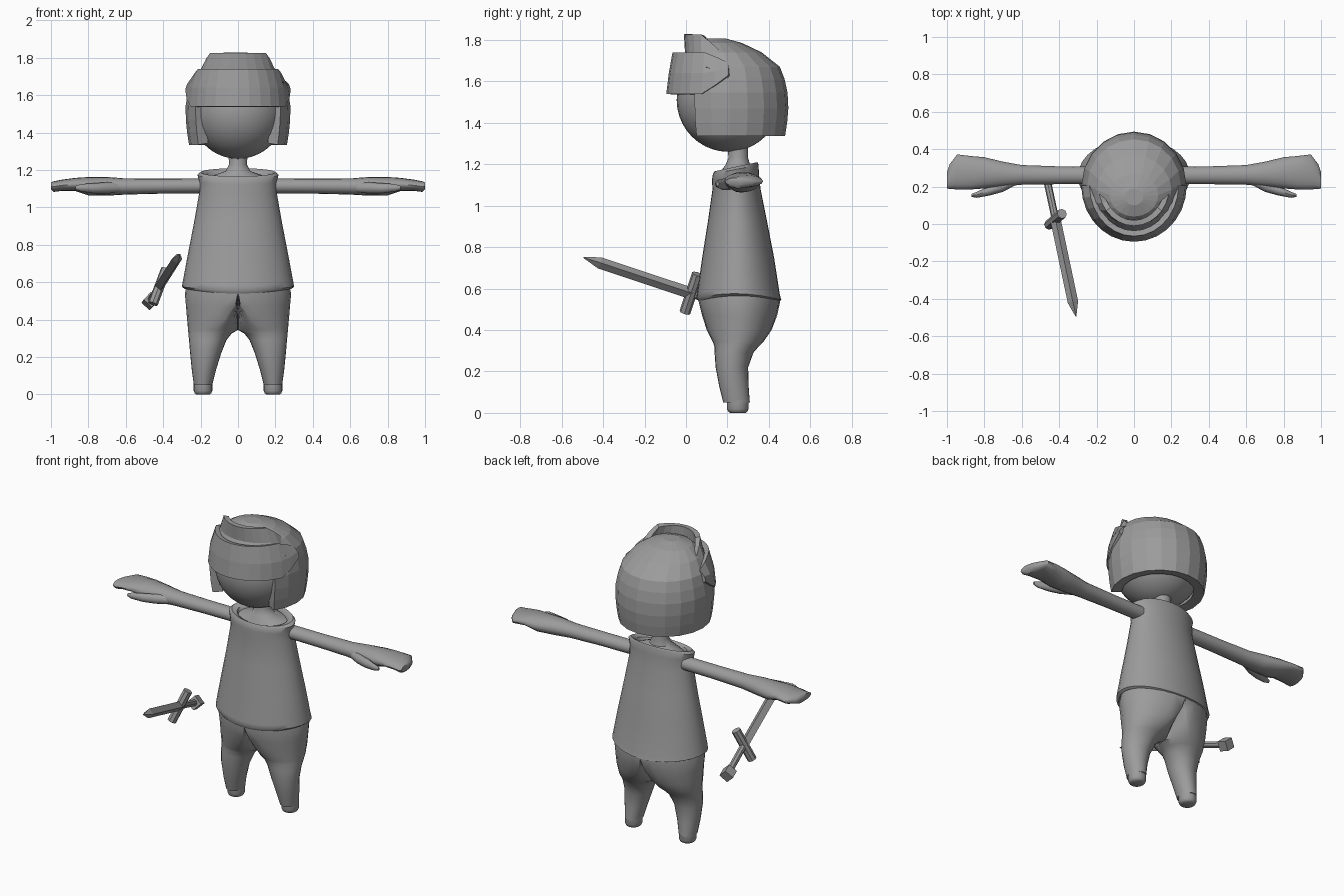
import bpy, bmesh, math
from mathutils import Vector

if "Cube" in bpy.data.objects:
    bpy.data.objects.remove(bpy.data.objects["Cube"])

grey = bpy.data.materials.new("plain_grey")
grey.diffuse_color = (0.33, 0.33, 0.33, 1)
grey.use_nodes = True
grey.node_tree.nodes["Principled BSDF"].inputs["Base Color"].default_value = grey.diffuse_color


def ellipse(n, place):
    """n points; place(cos, sin) gives each position."""
    return [place(math.cos(2 * math.pi * i / n), math.sin(2 * math.pi * i / n)) for i in range(n)]


def loft(name, rings, closed=True, caps=(True, True), smooth=50, drop=None, mirror=False, thick=0):
    """Skin a list of equal rings into one object."""
    bm = bmesh.new()
    rows = [[bm.verts.new(p) for p in r] for r in rings]
    n = len(rows[0])
    for a, b in zip(rows, rows[1:]):
        for i in range(n if closed else n - 1):
            j = (i + 1) % n
            bm.faces.new((a[i], a[j], b[j], b[i]))
    if caps[0]:
        bm.faces.new(rows[0][::-1])
    if caps[1]:
        bm.faces.new(rows[-1])
    if drop:
        bmesh.ops.delete(bm, geom=[f for f in bm.faces if drop(f)], context='FACES')
    bmesh.ops.remove_doubles(bm, verts=bm.verts, dist=1e-5)
    bmesh.ops.recalc_face_normals(bm, faces=bm.faces)
    me = bpy.data.meshes.new(name)
    bm.to_mesh(me)
    bm.free()
    ob = bpy.data.objects.new(name, me)
    bpy.context.collection.objects.link(ob)
    me.materials.append(grey)
    if mirror:
        m = ob.modifiers.new("mirror", 'MIRROR')
        m.merge_threshold = 0.002
    if thick:
        s = ob.modifiers.new("shell", 'SOLIDIFY')
        s.thickness, s.offset = thick, -1
    if smooth:
        bpy.ops.object.select_all(action='DESELECT')
        ob.select_set(True)
        bpy.context.view_layer.objects.active = ob
        bpy.ops.object.shade_smooth_by_angle(angle=math.radians(smooth))
    return ob


def flat_ring(z, rx, y0, y1, tilt=0, n=32, x=0, sag=0):
    """Horizontal oval from y0 to y1; tilt lifts the back, sag lowers front and back."""
    c, r = (y0 + y1) / 2, (y1 - y0) / 2
    return ellipse(n, lambda a, b: (x + rx * a, c + r * b, z + tilt * b - sag * b * b))


def side_ring(x, y0, y1, z0, z1, n=16):
    """Upright oval across the arm."""
    return ellipse(n, lambda a, b: (x, (y0 + y1) / 2 + (y1 - y0) / 2 * a, (z0 + z1) / 2 + (z1 - z0) / 2 * b))


# Head
bpy.ops.mesh.primitive_uv_sphere_add(segments=32, ring_count=20, radius=0.25, location=(0, 0.205, 1.51))
head = bpy.context.object
head.name = "head"
head.data.materials.append(grey)
bpy.ops.object.shade_smooth()

# Neck flaring into the upper chest
loft("neck", [flat_ring(1.145, .19, .15, .345, .02), flat_ring(1.17, .13, .16, .335, .015),
              flat_ring(1.195, .065, .19, .31), flat_ring(1.23, .048, .205, .30), flat_ring(1.30, .052, .20, .30)])

# Shirt with rolled collar and hem
loft("shirt", [flat_ring(.585, .27, .075, .435, 0, sag=.025), flat_ring(.565, .285, .06, .45, 0, sag=.025),
               flat_ring(.575, .30, .05, .46, -.005, sag=.025), flat_ring(.60, .296, .054, .453, -.005, sag=.025),
               flat_ring(.75, .268, .078, .425), flat_ring(.92, .235, .105, .392), flat_ring(1.08, .207, .128, .36),
               flat_ring(1.14, .208, .125, .352, .015), flat_ring(1.175, .217, .13, .35, .022),
               flat_ring(1.188, .20, .138, .345, .022), flat_ring(1.178, .165, .152, .335, .02),
               flat_ring(1.15, .155, .16, .33, .02)], caps=(False, False))


# Trousers: one leg lofted from a half waist, then mirrored
def leg_ring(z, xm, xo, xi, y0, y1):
    return ellipse(24, lambda a, b: (xm + (a * (xo - xm) if a > 0 else a * (xm - xi)),
                                     (y0 + y1) / 2 + (y1 - y0) / 2 * b, z))


loft("trousers", [leg_ring(*r) for r in (
    (.58, 0, .275, 0, .065, .45), (.54, 0, .284, 0, .06, .455), (.47, .02, .278, 0, .078, .44),
    (.40, .07, .272, 0, .10, .413), (.345, .12, .267, 0, .128, .375), (.325, .135, .265, .035, .136, .355),
    (.29, .15, .262, .062, .138, .325), (.22, .167, .256, .09, .143, .30), (.13, .18, .247, .118, .16, .302),
    (.05, .187, .236, .138, .18, .308), (.05, .187, .228, .146, .19, .30))],
    caps=(False, True), mirror=True,
    drop=lambda f: all(abs(v.co.x) < 1e-4 for v in f.verts))

# Feet
loft("foot", [flat_ring(z, r, .25 - r * 1.05, .25 + r * 1.05, x=.187, n=20)
              for z, r in ((0, .036), (.006, .044), (.02, .05), (.06, .05))], mirror=True)

# Arms with mitten hands
loft("arm", [side_ring(*r) for r in (
    (.18, .215, .305, 1.075, 1.155), (.40, .213, .308, 1.074, 1.154), (.60, .21, .315, 1.069, 1.155),
    (.70, .20, .333, 1.063, 1.163), (.80, .19, .357, 1.065, 1.163), (.87, .185, .363, 1.088, 1.158),
    (.945, .185, .372, 1.088, 1.148), (.985, .187, .32, 1.083, 1.14), (1.0, .19, .275, 1.098, 1.134))], mirror=True)
loft("thumb", [side_ring(*r, n=8) for r in (
    (.62, .215, .25, 1.08, 1.13), (.70, .172, .23, 1.075, 1.135), (.77, .153, .205, 1.075, 1.13),
    (.84, .14, .172, 1.085, 1.125), (.87, .145, .16, 1.095, 1.115))], mirror=True)

# Hair cap, open around the face
loft("hair_cap", [flat_ring(z, rx, y0, y1, n=20) for z, rx, y0, y1 in (
    (1.335, .262, -.06, .478), (1.40, .272, -.07, .488), (1.47, .279, -.075, .494), (1.545, .28, -.075, .49),
    (1.61, .268, -.06, .476), (1.67, .25, -.04, .453), (1.74, .20, 0, .365), (1.785, .13, .04, .27),
    (1.807, .05, .10, .19))], caps=(False, True), smooth=0, thick=.06,
    drop=lambda f: f.calc_center_median().y < .045 and f.calc_center_median().z < 1.54)


# Fringe bands wrapping round the front of the hair
def fringe(name, rows, bottom, top, thick, n=14):
    rings = []
    for t, rx, ry in rows:
        ring = []
        for i in range(n + 1):
            a = math.pi + math.pi * i / n
            s = -math.sin(a)
            lo, hi = bottom(s), top(s)
            ring.append((rx * math.cos(a), .205 + ry * math.sin(a), lo + (hi - lo) * t))
        rings.append(ring)
    loft(name, rings, closed=False, caps=(False, False), smooth=0, thick=thick)


def ramp(s, limit, start, end):
    return start + (end - start) * min(1, s / limit)


fringe("lower_fringe", ((0, .282, .30), (.5, .272, .288), (1, .238, .27)),
       lambda s: ramp(s, .4, 1.63, 1.54), lambda s: ramp(s, .4, 1.69, 1.74), .03)
fringe("upper_fringe", ((0, .268, .25), (.45, .225, .21), (1, .19, .215)),
       lambda s: ramp(s, .4, 1.62, 1.67), lambda s: ramp(s, .6, 1.71, 1.827), .03)


# Sword: every piece is a rod along its own axis
def rod(name, a, b, stops, n):
    """stops are (fraction, radius) along a to b."""
    a, b = Vector(a), Vector(b)
    d = b - a
    u = d.cross(Vector((0, 0, 1))).normalized()
    v = u.cross(d).normalized()
    loft(name, [ellipse(n, lambda p, q: a + d * t + (u * p + v * q) * r) for t, r in stops], smooth=0)


guard, tip, pommel = (-.42, .025, .577), (-.31, -.495, .75), (-.463, .225, .508)
rod("blade", guard, tip, ((0, .028), (.85, .028), (1, .002)), 4)
rod("handle", guard, pommel, ((0, .02), (1, .02)), 8)
rod("pommel", pommel, (-.475, .28, .49), ((0, .042), (1, .042)), 4)
rod("crossguard", (-.455, -.005, .485), (-.385, .055, .67), ((0, .027), (1, .027)), 8)
